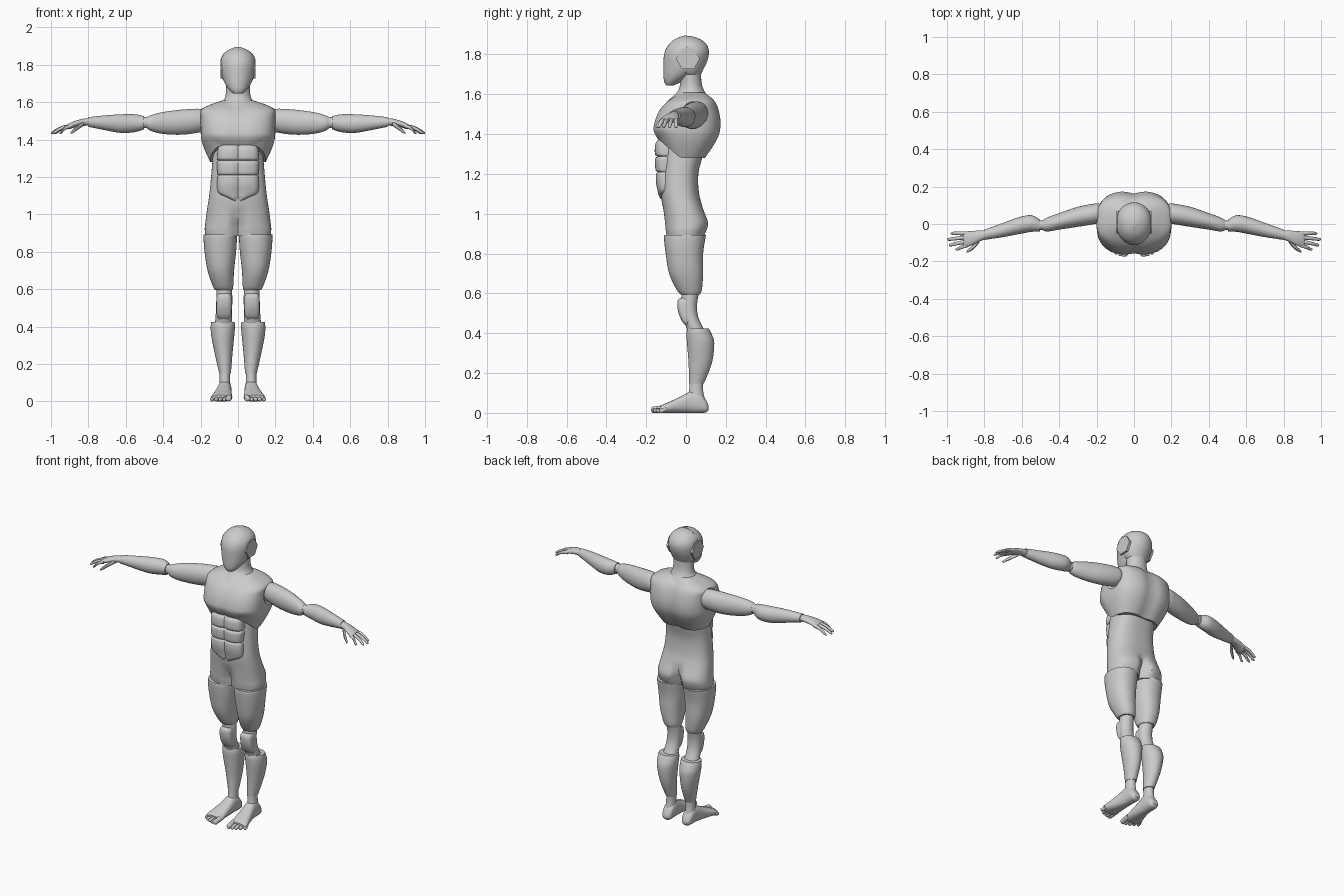
import bpy
import bmesh
import math
from mathutils import Matrix, Vector

default_cube = bpy.data.objects.get("Cube")
if default_cube:
    bpy.data.objects.remove(default_cube, do_unlink=True)

# One plain grey for the whole figure
grey = bpy.data.materials.new("plain_grey")
grey.use_nodes = True
grey.diffuse_color = (0.6, 0.6, 0.6, 1)
grey.node_tree.nodes["Principled BSDF"].inputs["Base Color"].default_value = grey.diffuse_color
parts = []


def finish(name, bm):
    """Turn a bmesh into a named grey object."""
    bmesh.ops.recalc_face_normals(bm, faces=bm.faces)
    mesh = bpy.data.meshes.new(name)
    bm.to_mesh(mesh)
    bm.free()
    mesh.materials.append(grey)
    obj = bpy.data.objects.new(name, mesh)
    bpy.context.collection.objects.link(obj)
    parts.append(obj)
    return obj


def smooth_sections(sections, steps=4):
    """Catmull-Rom interpolation between the given cross-sections."""
    rows = [Vector(s) for s in sections]
    result = []
    for i in range(len(rows) - 1):
        a, b, c, d = rows[max(i - 1, 0)], rows[i], rows[i + 1], rows[min(i + 2, len(rows) - 1)]
        for k in range(steps):
            t = k / steps
            result.append(b + (c - a) * (t / 2) + (a * 2 - b * 5 + c * 4 - d) * (t * t / 2)
                          + (b * 3 - a - c * 3 + d) * (t ** 3 / 2))
    return result + [rows[-1]]


def loft(name, sections, axis="z", power=2.0, sides=40, warp=None, side=1):
    """Skin rounded sections (position, u low, u high, v low, v high) along an axis."""
    bm = bmesh.new()
    rings = []
    for t, u0, u1, v0, v1 in smooth_sections(sections):
        ring = []
        for i in range(sides):
            angle = math.tau * i / sides
            c, s = math.cos(angle), math.sin(angle)
            u = (u0 + u1) / 2 + (u1 - u0) / 2 * math.copysign(abs(c) ** (2 / power), c)
            v = (v0 + v1) / 2 + (v1 - v0) / 2 * math.copysign(abs(s) ** (2 / power), s)
            point = {"x": (t, u, v), "y": (u, t, v), "z": (u, v, t)}[axis]
            if warp:
                point = warp(*point)
            ring.append(bm.verts.new((point[0] * side, point[1], point[2])))
        rings.append(ring)
    for low, high in zip(rings, rings[1:]):
        for i in range(sides):
            j = (i + 1) % sides
            bm.faces.new((low[i], low[j], high[j], high[i]))
    bm.faces.new(rings[0])
    bm.faces.new(rings[-1])
    return finish(name, bm)


def centred(name, sections, **options):
    """Loft symmetric about x = 0, from (height, half width, front, back)."""
    return loft(name, [(z, -w, w, f, b) for z, w, f, b in sections], **options)


def pair(name, sections, **options):
    for label, side in (("left_", 1), ("right_", -1)):
        loft(label + name, sections, side=side, **options)


def digit(name, points, axis):
    """Finger or toe from (position, u, v, radius) points."""
    pair(name, [(t, u - r, u + r, v - r, v + r) for t, u, v, r in points], axis=axis, sides=12)


def groove(x, width):
    return math.exp(-(x / width) ** 2)


def clamp(value):
    return max(0.0, min(1.0, value))


# Head: skull, face mask and six-sided ear plates
def flat_temples(x, y, z):
    return max(-.088, min(.088, x)), y, z


def mask_shape(x, y, z):
    return max(-.091, min(.091, x)), min(y, .004), z


centred("skull", [(1.69, .055, -.02, .07), (1.72, .08, -.06, .085), (1.77, .094, -.09, .108),
                  (1.82, .095, -.09, .115), (1.86, .076, -.07, .095), (1.884, .04, -.03, .055),
                  (1.892, .01, 0, .02)], warp=flat_temples)
centred("face_mask", [(1.645, .025, -.1, -.06), (1.665, .046, -.11, -.02), (1.7, .07, -.113, .04),
                      (1.75, .089, -.113, .1), (1.8, .095, -.11, .11), (1.84, .088, -.094, .1),
                      (1.875, .058, -.058, .07), (1.895, .012, -.01, .02)], warp=mask_shape)
for label, side in (("left_", 1), ("right_", -1)):
    bm = bmesh.new()
    place = Matrix.Translation((side * .087, .01, 1.778)) @ Matrix.Rotation(math.pi / 2, 4, "Y")
    bmesh.ops.create_cone(bm, cap_ends=True, segments=6, radius1=.06, radius2=.06,
                          depth=.014, matrix=place)
    finish(label + "ear_plate", bm)

centred("neck", [(1.56, .11, -.1, .12), (1.59, .095, -.065, .11), (1.62, .072, -.038, .09),
                 (1.66, .064, -.03, .078), (1.73, .064, -.035, .075)])


# Chest shell: lifted below the breast, grooved at the breastbone and spine
def chest_shape(x, y, z):
    lift = .09 * clamp((-y - .03) / .1) * clamp((1.44 - z) / .16)
    if y > 0:
        y -= .014 * groove(x, .04)
    else:
        y += .008 * groove(x, .03)
    return x, y, z + lift


chest = centred("chest", [(1.28, .148, -.14, .1), (1.34, .176, -.156, .14), (1.4, .196, -.165, .17),
                          (1.46, .2, -.16, .177), (1.52, .2, -.135, .167), (1.56, .197, -.1, .15),
                          (1.588, .145, -.06, .125), (1.61, .08, -.025, .095)],
                power=2.8, sides=64, warp=chest_shape)

# Arm sockets scooped out of the chest
for side in (1, -1):
    bm = bmesh.new()
    place = Matrix.Translation((side * .225, .05, 1.5)) @ Matrix.Diagonal((.05, .078, .085, 1))
    bmesh.ops.create_uvsphere(bm, u_segments=32, v_segments=16, radius=1, matrix=place)
    cutter = finish("socket_cutter", bm)
    cutter.hide_render = True
    parts.remove(cutter)
    scoop = chest.modifiers.new("socket", "BOOLEAN")
    scoop.operation = "DIFFERENCE"
    scoop.object = cutter
    bpy.context.view_layer.update()
    evaluated = chest.evaluated_get(bpy.context.evaluated_depsgraph_get())
    cut_mesh = bpy.data.meshes.new_from_object(evaluated)
    chest.modifiers.clear()
    chest.data = cut_mesh
    bpy.data.objects.remove(cutter, do_unlink=True)


# Waist and pelvis, creased between the buttocks and at the groin
def pelvis_shape(x, y, z):
    depth = .05 if y > 0 else .035
    return x, y * (1 - depth / .1 * groove(x, .03) * clamp((1.04 - z) / .1)), z


centred("waist_and_pelvis", [(.885, .174, -.1, .092), (.92, .178, -.106, .108), (.96, .174, -.11, .114),
                             (1.03, .165, -.117, .086), (1.1, .154, -.126, .066),
                             (1.2, .144, -.125, .062), (1.3, .136, -.122, .085),
                             (1.42, .13, -.11, .1)], power=2.5, sides=64, warp=pelvis_shape)


# Abdominal plate with three rows of muscle
def belly_shape(x, y, z):
    return x, y + .012 * groove(x, .015) * (y < -.1), z


centred("abdomen_plate", [(1.068, .012, -.13, -.08), (1.09, .06, -.138, -.06), (1.115, .105, -.143, -.05),
                          (1.16, .112, -.152, -.04), (1.2, .11, -.151, -.04), (1.21, .106, -.142, -.04),
                          (1.22, .11, -.154, -.04), (1.275, .112, -.156, -.04),
                          (1.288, .106, -.145, -.04), (1.3, .112, -.157, -.04),
                          (1.35, .108, -.155, -.04), (1.37, .1, -.14, -.04)],
        power=3, sides=64, warp=belly_shape)

# Arms
pair("upper_arm", [(.17, .015, .1, 1.46, 1.545), (.2, .002, .11, 1.44, 1.564),
                   (.3, -.015, .092, 1.426, 1.56), (.4, -.03, .058, 1.43, 1.547),
                   (.46, -.04, .036, 1.444, 1.532), (.487, -.034, .02, 1.46, 1.52)], axis="x")
pair("elbow", [(.45, -.032, .018, 1.462, 1.52), (.54, -.032, .018, 1.462, 1.52)], axis="x")
pair("forearm", [(.503, -.04, .024, 1.455, 1.525), (.55, -.042, .047, 1.44, 1.535),
                 (.62, -.055, .035, 1.435, 1.535), (.7, -.07, .006, 1.448, 1.53),
                 (.8, -.085, -.03, 1.468, 1.52)], axis="x")
pair("hand", [(.79, -.08, -.035, 1.474, 1.515), (.83, -.095, -.035, 1.473, 1.511),
              (.87, -.115, -.038, 1.466, 1.5), (.9, -.124, -.04, 1.457, 1.488),
              (.912, -.118, -.046, 1.46, 1.48)], axis="x")

# Fingers run from the knuckles and droop to their tips
for name, root_y, tip_x, tip_y in (("index_finger", -.113, .955, -.135), ("middle_finger", -.093, .99, -.112),
                                   ("ring_finger", -.071, 1, -.082), ("little_finger", -.05, .98, -.05)):
    middle = (.89 + tip_x) / 2
    digit(name, [(.89, root_y, 1.473, .011), (middle, (root_y + tip_y) / 2, 1.462, .01),
                 (tip_x - .01, tip_y, 1.439, .008), (tip_x, tip_y, 1.434, .003)], "x")
digit("thumb", [(.825, -.085, 1.485, .012), (.855, -.12, 1.466, .013),
                (.885, -.142, 1.442, .009), (.895, -.148, 1.435, .003)], "x")

# Legs
pair("thigh", [(.595, .03, .124, -.028, .07), (.62, .025, .136, -.048, .08), (.7, .021, .163, -.085, .086),
               (.8, .01, .179, -.102, .086), (.87, .006, .184, -.11, .096),
               (.893, .008, .183, -.109, .1)], power=2.2)
pair("knee", [(.4, .03, .125, .012, .1), (.48, .032, .118, -.015, .062),
              (.55, .03, .116, -.025, .056), (.62, .035, .115, -.02, .07)])
pair("knee_cap", [(.438, .05, .1, .0, .03), (.46, .036, .113, -.02, .03), (.51, .033, .116, -.04, .03),
                  (.56, .035, .114, -.043, .03), (.578, .045, .103, -.028, .02)], power=3)
pair("calf", [(.148, .038, .1, .015, .09), (.25, .03, .123, .013, .13), (.35, .02, .143, .005, .142),
              (.4, .016, .146, .003, .127), (.425, .018, .143, .008, .113)])
pair("ankle", [(.05, .038, .105, 0, .1), (.11, .042, .099, .015, .086), (.17, .042, .098, .02, .085)])
pair("foot", [(.114, .055, .085, .015, .035), (.1, .04, .1, .002, .065), (.07, .035, .106, 0, .1),
              (.03, .035, .109, 0, .11), (-.02, .034, .119, 0, .086), (-.07, .033, .133, 0, .062),
              (-.11, .035, .143, 0, .045), (-.13, .045, .138, .004, .034)], axis="y", power=2.4)

# Toes shorten towards the outside of the foot
for i, name in enumerate(("big_toe", "second_toe", "third_toe", "fourth_toe", "little_toe")):
    x = .05 + .022 * i
    tip = -.175 + .002 * i + .002 * i * i
    r = .016 if i == 0 else .011
    digit(name, [(-.1, x - .004, r + .008, r), (tip + .015, x, r, r),
                 (tip + .004, x + .002, r, r * .8), (tip, x + .002, r, r * .3)], "y")

# Smooth shading with crisp seams
bpy.ops.object.select_all(action="DESELECT")
for part in parts:
    part.select_set(True)
bpy.context.view_layer.objects.active = chest
bpy.ops.object.shade_smooth_by_angle(angle=math.radians(35))
